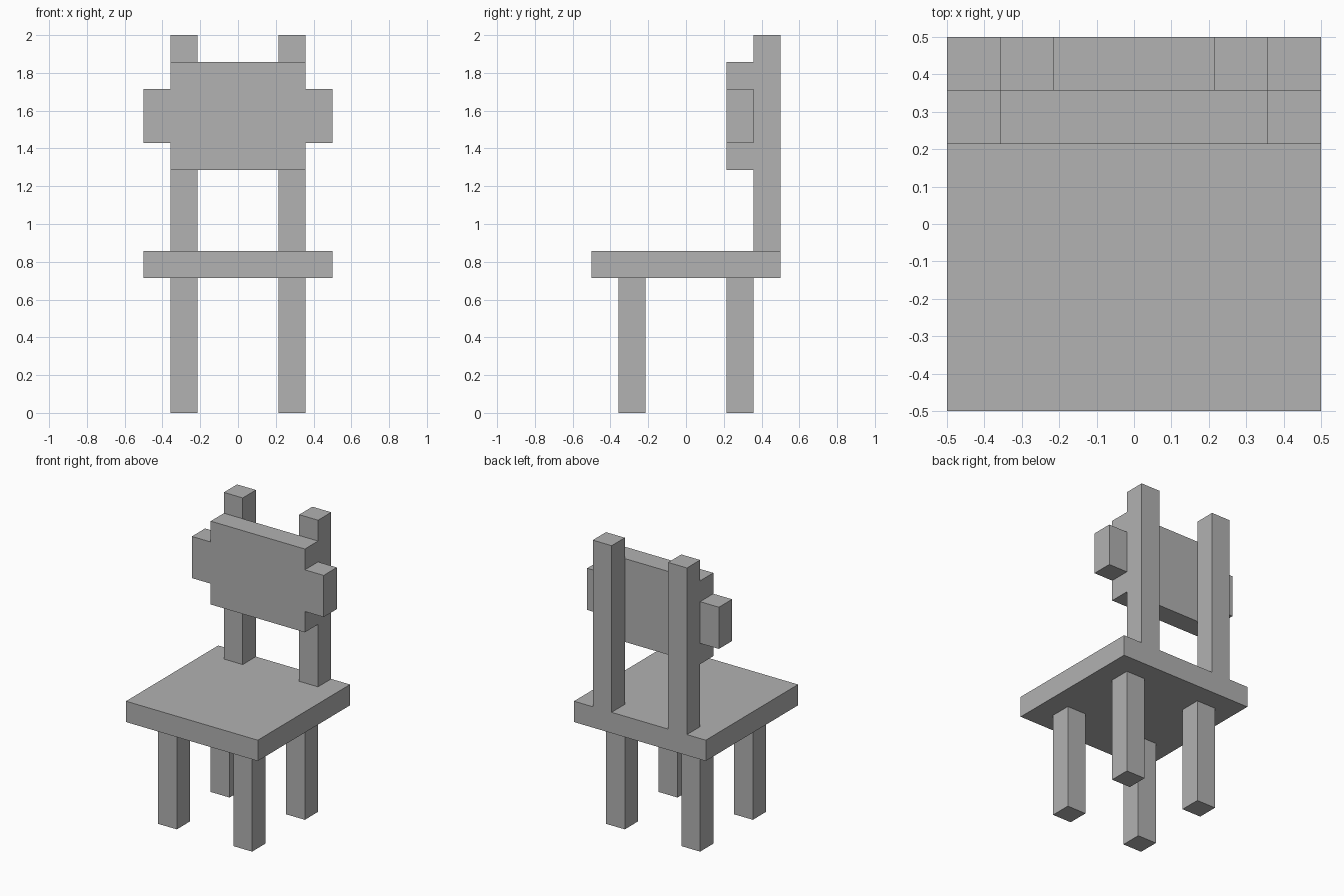
import bpy
import bmesh

cube = bpy.data.objects.get("Cube")
if cube:
    bpy.data.objects.remove(cube, do_unlink=True)

U = 1 / 7  # the chair is laid out on a grid, 14 units tall

grey = bpy.data.materials.new("plain grey")
grey.use_nodes = True
grey.diffuse_color = (0.445, 0.445, 0.445, 1)
grey.node_tree.nodes["Principled BSDF"].inputs["Base Color"].default_value = grey.diffuse_color


def prism(name, outline, y0, y1):
    """Extrude an x-z outline from y0 to y1, in grid units."""
    bm = bmesh.new()
    face = bm.faces.new([bm.verts.new((x * U, y0 * U, z * U)) for x, z in outline])
    side = bmesh.ops.extrude_face_region(bm, geom=[face])["geom"]
    verts = [v for v in side if isinstance(v, bmesh.types.BMVert)]
    bmesh.ops.translate(bm, verts=verts, vec=(0, (y1 - y0) * U, 0))
    bmesh.ops.recalc_face_normals(bm, faces=bm.faces)
    mesh = bpy.data.meshes.new(name)
    bm.to_mesh(mesh)
    bm.free()
    mesh.materials.append(grey)
    obj = bpy.data.objects.new(name, mesh)
    bpy.context.collection.objects.link(obj)


def box(name, x0, x1, y0, y1, z0, z1):
    prism(name, [(x0, z0), (x1, z0), (x1, z1), (x0, z1)], y0, y1)


# Seat
box("seat", -3.5, 3.5, -3.5, 3.5, 5, 6)

# Legs and back posts
for side, x in (("left", 2), ("right", -2)):
    for end, y in (("front", -2), ("back", 2)):
        box(f"{end}_{side}_leg", x - 0.5, x + 0.5, y - 0.5, y + 0.5, 0, 5)
    box(f"{side}_back_post", x - 0.5, x + 0.5, 2.5, 3.5, 6, 14)

# Backrest panel with a tab on each side
half = [(2.5, 9), (2.5, 10), (3.5, 10), (3.5, 12), (2.5, 12), (2.5, 13)]
prism("backrest", half + [(-x, z) for x, z in reversed(half)], 1.5, 2.5)
